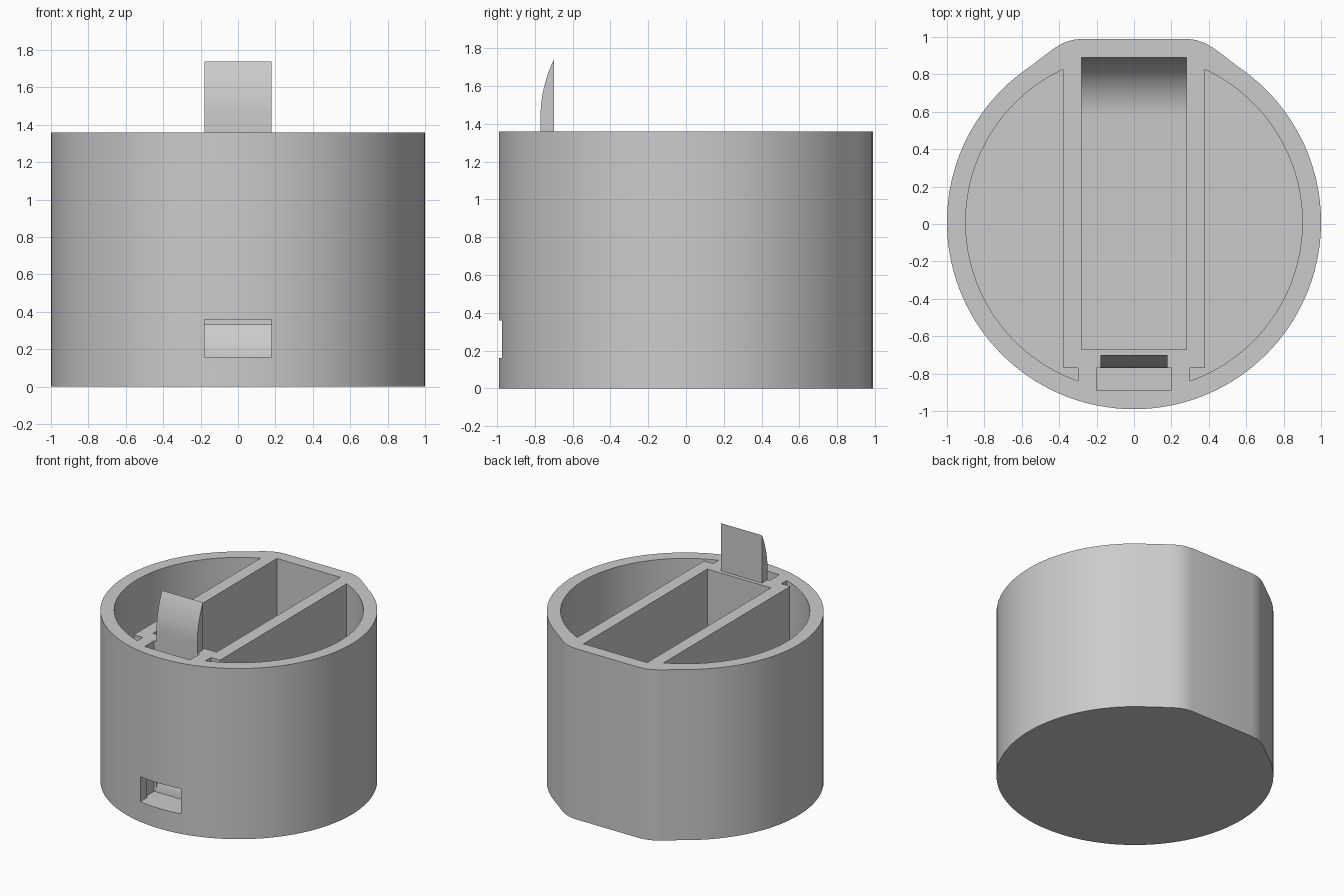
import bpy, bmesh
from math import sin, cos, pi, acos, radians

cube = bpy.data.objects.get("Cube")
if cube:
    bpy.data.objects.remove(cube, do_unlink=True)

grey = bpy.data.materials.new("plain grey")
grey.use_nodes = True
COLOUR = (0.6, 0.6, 0.6, 1)
grey.diffuse_color = COLOUR
grey.node_tree.nodes["Principled BSDF"].inputs["Base Color"].default_value = COLOUR

TOP, FLOOR, CY = 1.36, 0.1, 0.01   # rim height, pocket floor, barrel centre in y
ABOVE = TOP + 0.2


def prism(name, profile, lo, hi, axis="z"):
    """Extrude a closed profile: (x, y) along z, or (y, z) along x."""
    def place(p, t):
        return (p[0], p[1], t) if axis == "z" else (t, p[0], p[1])
    bm = bmesh.new()
    low = [bm.verts.new(place(p, lo)) for p in profile]
    high = [bm.verts.new(place(p, hi)) for p in profile]
    n = len(profile)
    bm.faces.new(low)
    bm.faces.new(high)
    for i in range(n):
        j = (i + 1) % n
        bm.faces.new((low[i], low[j], high[j], high[i]))
    bmesh.ops.recalc_face_normals(bm, faces=bm.faces)
    mesh = bpy.data.meshes.new(name)
    bm.to_mesh(mesh)
    bm.free()
    obj = bpy.data.objects.new(name, mesh)
    mesh.materials.append(grey)
    bpy.context.collection.objects.link(obj)
    return obj


def arc(cx, cy, r, a0, a1, n):
    return [(cx + r * cos(a0 + (a1 - a0) * i / n),
             cy + r * sin(a0 + (a1 - a0) * i / n)) for i in range(n + 1)]


def box(x, y0, y1):
    return [(-x, y0), (x, y0), (x, y1), (-x, y1)]


def activate(obj):
    bpy.ops.object.select_all(action="DESELECT")
    obj.select_set(True)
    bpy.context.view_layer.objects.active = obj


def cut(obj, cutter):
    mod = obj.modifiers.new("cut", "BOOLEAN")
    mod.operation, mod.solver, mod.object = "DIFFERENCE", "EXACT", cutter
    activate(obj)
    bpy.ops.object.modifier_apply(modifier=mod.name)
    bpy.data.objects.remove(cutter, do_unlink=True)


# Barrel: round, with a flattened and blended back
blend = [(0.28, 0.99), (0.33, 0.984), (0.38, 0.967), (0.43, 0.937), (0.49, 0.892)]
start = radians(56)
outline = arc(0, CY, 1, pi - start, 2 * pi + start, 110)
outline += blend[::-1] + [(-x, y) for x, y in blend]
body = prism("container_body", outline, 0, TOP)

# Side pockets: circle segments with a small notch at the front
R, WALL, NOTCH, STEP = 0.9, 0.38, 0.30, -0.77
segment = arc(0, CY, R, -acos(NOTCH / R), acos(WALL / R), 60)
segment += [(WALL, STEP), (NOTCH, STEP)]
for side in (1, -1):
    cut(body, prism("pocket_cutter", [(side * x, y) for x, y in segment], FLOOR, ABOVE))

# Middle pocket: long tray with a scooped back end
SCOOP, FRONT, BACK = 0.32, -0.67, 0.89
tray = [(FRONT, ABOVE), (FRONT, FLOOR)]
tray += arc(BACK - SCOOP, FLOOR + SCOOP, SCOOP, -pi / 2, 0, 12)
tray += [(BACK, ABOVE)]
cut(body, prism("tray_cutter", tray, -0.28, 0.28, "x"))

# Latch chute open at the rim, meeting a window low in the front wall
SILL, HEAD, LIP = 0.16, 0.36, 0.33
cut(body, prism("chute_cutter", box(0.2, -0.89, STEP), SILL, ABOVE))
window = [(-1.2, SILL), (STEP, SILL)]
window += [(STEP + 0.07 * t * t, SILL + (LIP - SILL) * t) for t in (0.25, 0.5, 0.75, 1)]
window += [(STEP, LIP), (STEP, HEAD), (-1.2, HEAD)]
cut(body, prism("window_cutter", window, -0.18, 0.18, "x"))

# Latch tab: flat back, front curving back to a sharp tip
TIP = 1.74
tab = [(-0.70, TOP - 0.02), (STEP, TOP - 0.02), (STEP, TOP + 0.08)]
tab += [(STEP + 0.07 * t * t, TOP + 0.08 + (TIP - TOP - 0.08) * t)
        for t in [i / 10 for i in range(1, 11)]]
latch = prism("latch_tab", tab, -0.18, 0.18, "x")

for obj in (body, latch):
    activate(obj)
    bpy.ops.object.shade_smooth_by_angle(angle=radians(25))
